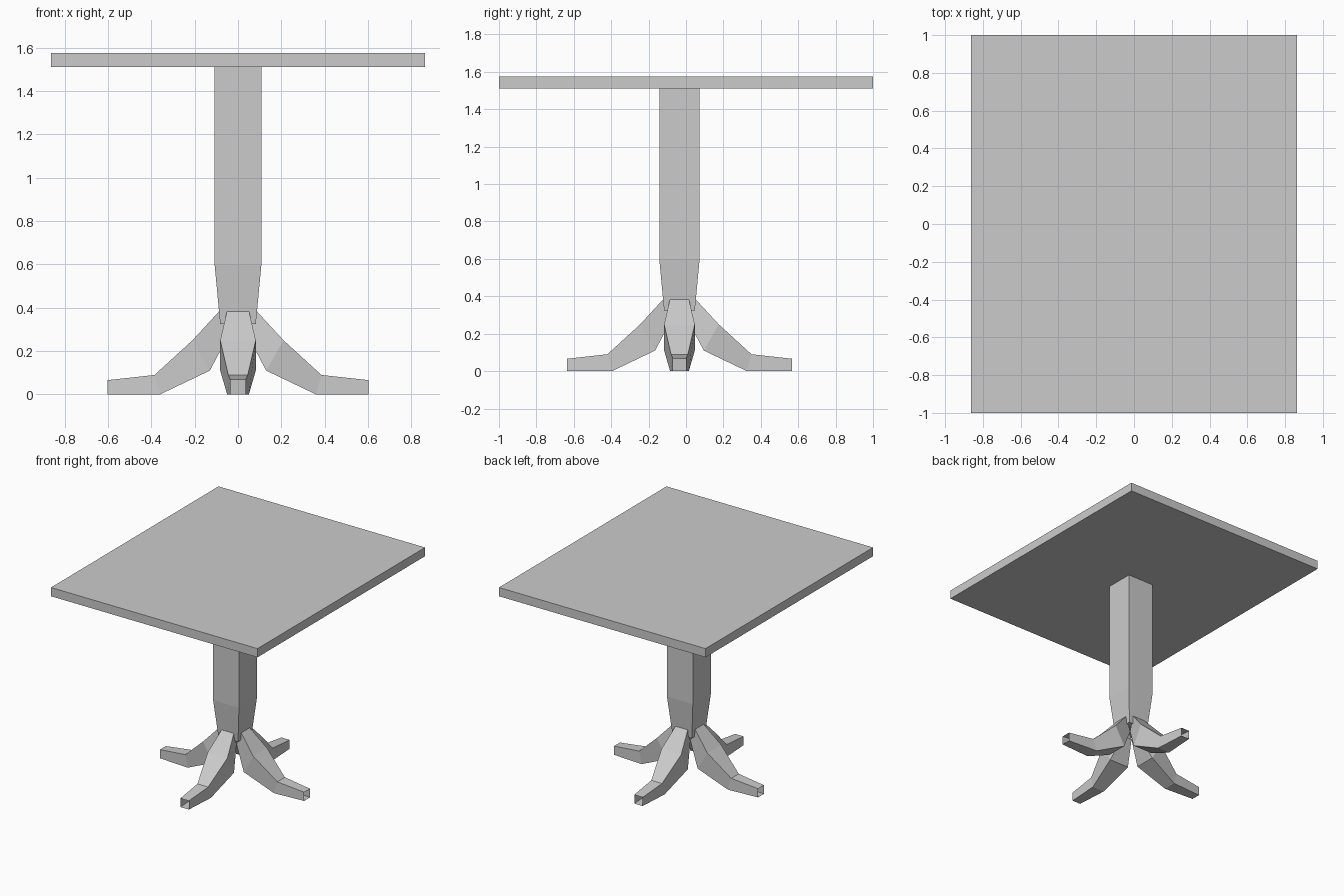
import bpy
import bmesh
from mathutils import Matrix
from math import pi

cube = bpy.data.objects.get("Cube")
if cube:
    bpy.data.objects.remove(cube)

grey = bpy.data.materials.new("plain_grey")
grey.use_nodes = True
colour = (0.6, 0.6, 0.6, 1)
grey.diffuse_color = colour
grey.node_tree.nodes["Principled BSDF"].inputs["Base Color"].default_value = colour

BASE_Y = -0.035


def loft(name, sections, caps=(True, True)):
    """Skin a run of four-cornered sections into one flat-shaded object."""
    bm = bmesh.new()
    rings = [[bm.verts.new(p) for p in s] for s in sections]
    for a, b in zip(rings, rings[1:]):
        for i in range(4):
            j = (i + 1) % 4
            bm.faces.new((a[i], a[j], b[j], b[i]))
    for ring, wanted in zip((rings[0], rings[-1]), caps):
        if wanted:
            bm.faces.new(ring)
    bmesh.ops.recalc_face_normals(bm, faces=bm.faces)
    mesh = bpy.data.meshes.new(name)
    bm.to_mesh(mesh)
    bm.free()
    mesh.materials.append(grey)
    obj = bpy.data.objects.new(name, mesh)
    bpy.context.collection.objects.link(obj)
    return obj


def rectangle(hx, hy, z):
    return [(-hx, -hy, z), (hx, -hy, z), (hx, hy, z), (-hx, hy, z)]


def leg_section(top, bottom, top_half, bottom_half):
    (rt, zt), (rb, zb) = top, bottom
    return [(rt, -top_half, zt), (rt, top_half, zt),
            (rb, bottom_half, zb), (rb, -bottom_half, zb)]


# Table top
loft("table_top", [rectangle(0.863, 1, 1.51), rectangle(0.863, 1, 1.576)])

# Square column, tapered at the foot
column = loft("column", [rectangle(0.082, 0.082, 0.325),
                         rectangle(0.108, 0.108, 0.6),
                         rectangle(0.108, 0.108, 1.51)])
column.location.y = BASE_Y

# Four splayed legs, open at the toe
leg = [leg_section((0.083, 0.388), (0.04, 0.28), 0.05, 0.04),
       leg_section((0.21, 0.25), (0.13, 0.11), 0.082, 0.082),
       leg_section((0.385, 0.09), (0.36, 0), 0.045, 0.05),
       leg_section((0.602, 0.066), (0.602, 0), 0.035, 0.035)]
for i, side in enumerate(("left", "back", "right", "front")):
    obj = loft(side + "_leg", leg, caps=(True, False))
    obj.data.transform(Matrix.Rotation(i * pi / 2, 4, "Z"))
    obj.location.y = BASE_Y
